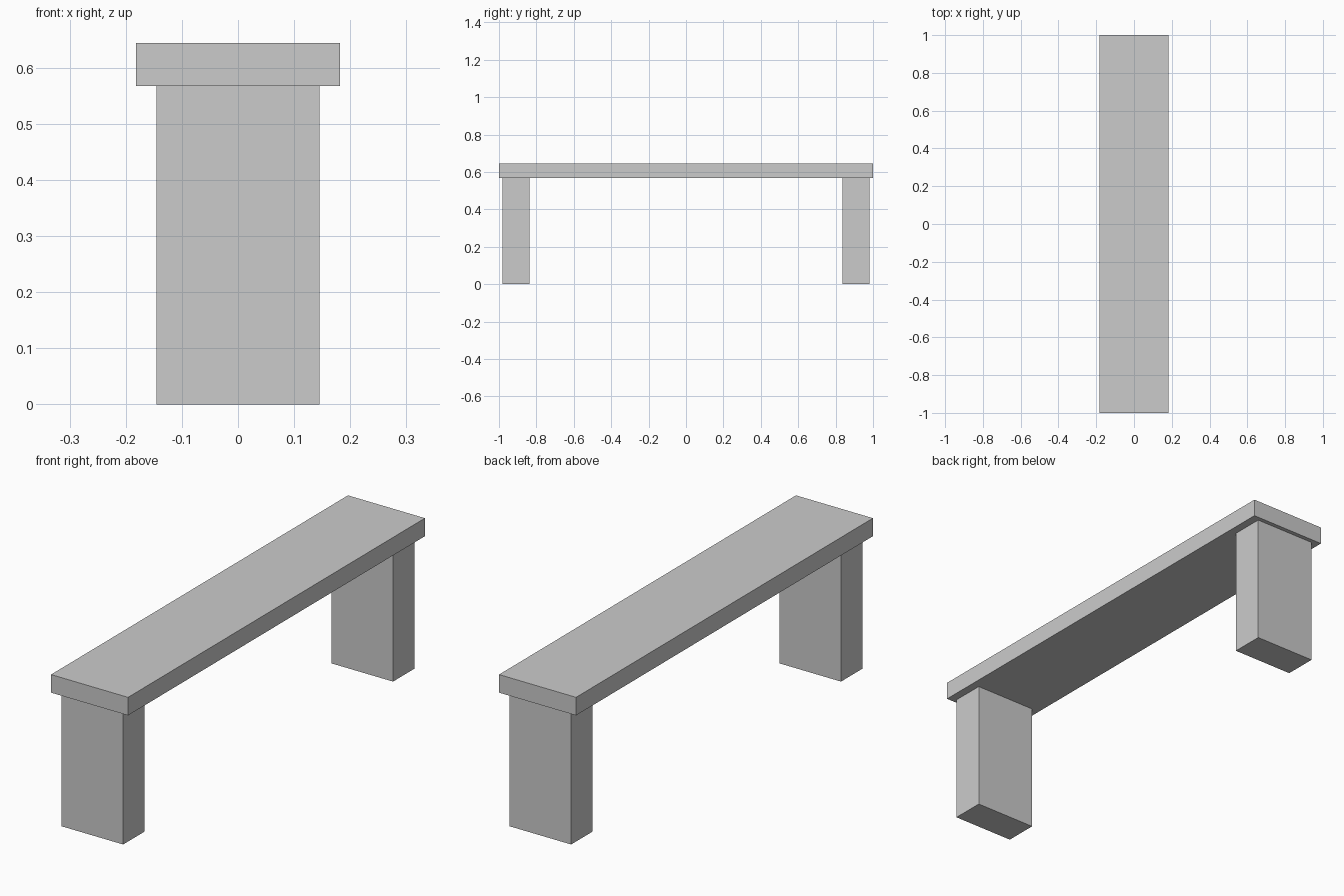
import bpy

if "Cube" in bpy.data.objects:
    bpy.data.objects.remove(bpy.data.objects["Cube"])


def box(name, size, centre):
    bpy.ops.mesh.primitive_cube_add(size=1, location=centre)
    obj = bpy.context.object
    obj.name = name
    obj.scale = size
    bpy.ops.object.transform_apply(location=False, rotation=False, scale=True)
    return obj


HEIGHT = 0.644
LEG_HEIGHT = 0.567

# Seat slab
slab = HEIGHT - LEG_HEIGHT
box("seat", (0.363, 2.0, slab), (0, 0, LEG_HEIGHT + slab / 2))

# Block legs at both ends
for name, side in (("front_leg", -1), ("back_leg", 1)):
    box(name, (0.291, 0.145, LEG_HEIGHT), (0, side * 0.909, LEG_HEIGHT / 2))
